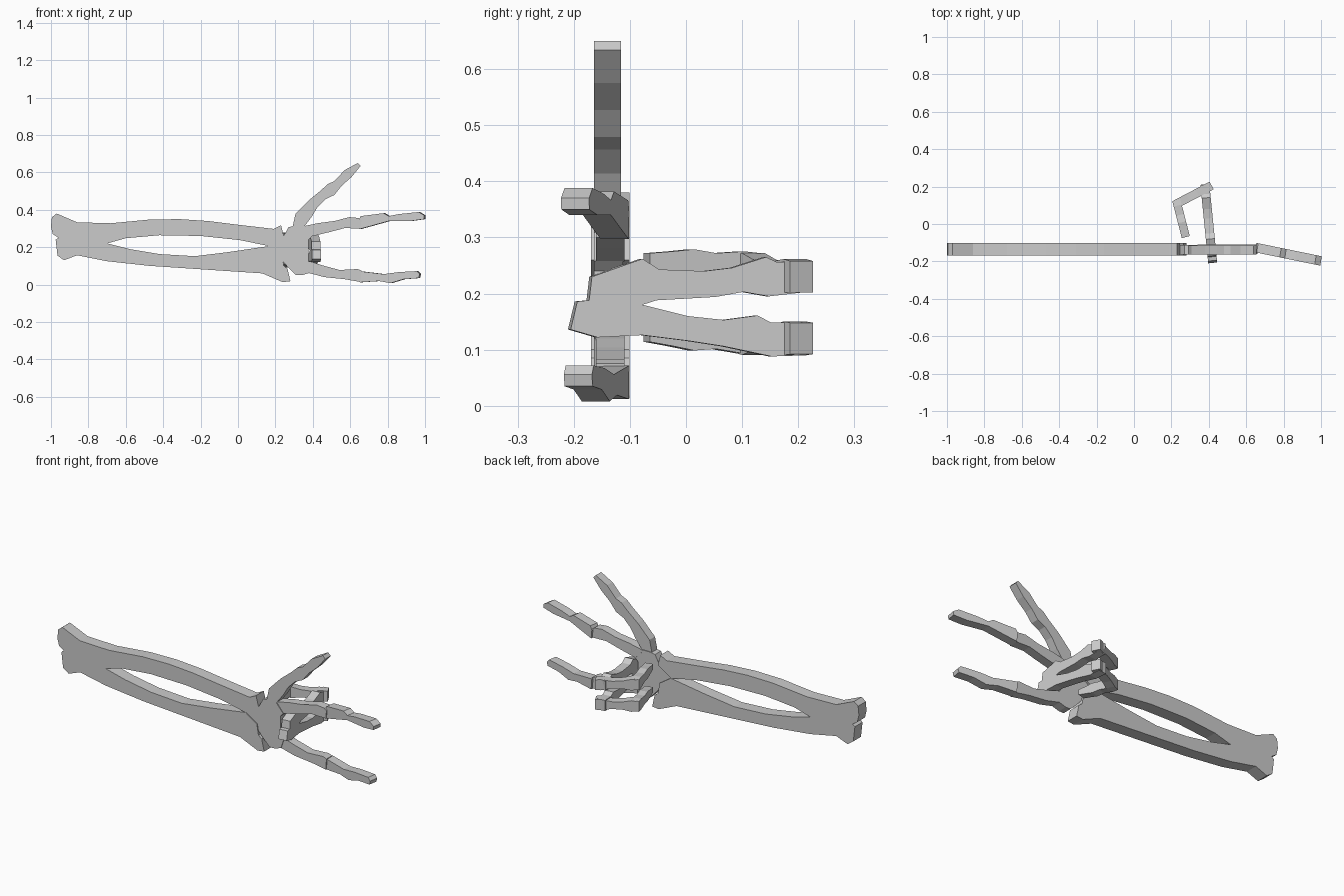
import bpy, bmesh
from mathutils import Vector


def slab(name, pts, place, half):
    """Closed slab: a 2D outline put in space by place(), thickened by +-half."""
    bm = bmesh.new()
    sides = [[bm.verts.new(Vector(place(a, b)) + Vector(half) * s) for a, b in pts] for s in (-1, 1)]
    for ring in sides:
        bm.faces.new(ring)
    n = len(pts)
    for i in range(n):
        j = (i + 1) % n
        bm.faces.new((sides[0][i], sides[0][j], sides[1][j], sides[1][i]))
    bmesh.ops.recalc_face_normals(bm, faces=bm.faces)
    me = bpy.data.meshes.new(name)
    bm.to_mesh(me)
    bm.free()
    ob = bpy.data.objects.new(name, me)
    bpy.context.collection.objects.link(ob)
    return ob


def flat(y):
    return lambda x, z: (x, y, z)


def bent(x, z):
    return (x, -0.128 - 0.205 * (x - 0.66), z)


# Forearm bones
slab("radius", [(-.96, .25), (-.99, .27), (-1, .31), (-.995, .36), (-.97, .38), (-.86, .333), (-.68, .328),
                (-.47, .348), (-.31, .35), (-.16, .34), (0, .32), (.19, .298), (.23, .318), (.245, .26),
                (.165, .206), (.01, .238), (-.2, .26), (-.42, .264), (-.6, .248), (-.7, .22)],
     flat(-.135), (0, .034, 0))
slab("ulna", [(-.96, .25), (-.975, .24), (-.965, .155), (-.93, .13), (-.86, .157), (-.7, .125), (-.47, .1),
              (-.2, .082), (.13, .06), (.24, .013), (.28, .018), (.265, .085), (.245, .1), (.235, .16),
              (.165, .206), (-.05, .174), (-.23, .152), (-.42, .163), (-.58, .19), (-.7, .22)],
     flat(-.135), (0, .034, 0))

# Palm, thumb and straight finger bases
slab("palm", [(.15, .215), (.245, .26), (.27, .307), (.295, .312), (.35, .312), (.395, .258), (.377, .24),
              (.377, .125), (.4, .12), (.38, .062), (.34, .05), (.31, .05), (.27, .09), (.235, .13)],
     flat(-.138), (0, .026, 0))
slab("thumb", [(.29, .3), (.307, .377), (.38, .452), (.445, .505), (.48, .538), (.515, .553), (.57, .612),
               (.64, .65), (.655, .634), (.607, .575), (.553, .527), (.515, .479), (.468, .457),
               (.425, .414), (.393, .361), (.35, .305)], flat(-.14), (0, .024, 0))
slab("index_base", [(.34, .31), (.43, .329), (.516, .34), (.596, .361), (.645, .356), (.66, .345), (.655, .30),
                    (.57, .302), (.49, .281), (.39, .257)], flat(-.135), (0, .025, 0))
slab("little_base", [(.375, .125), (.4, .12), (.447, .104), (.543, .078), (.639, .083), (.66, .075),
                     (.655, .014), (.57, .029), (.463, .04), (.377, .062)], flat(-.135), (0, .025, 0))

# Straight finger tips, bent towards the front
slab("index_tip", [(.65, .345), (.66, .366), (.783, .382), (.81, .366), (.864, .377), (.97, .388), (1, .37),
                   (.998, .35), (.928, .34), (.81, .34), (.714, .313), (.655, .297)], bent, (.004, .025, 0))
slab("little_tip", [(.65, .072), (.783, .056), (.864, .067), (.96, .072), (.975, .056), (.97, .035), (.89, .029),
                    (.82, .008), (.757, .019), (.655, .012)], bent, (.004, .025, 0))

# Folded finger bases: one forked piece standing behind the palm
slab("folded_base", [(-.208, .136), (-.196, .186), (-.175, .188), (-.17, .23), (-.08, .262), (-.05, .243),
                     (.03, .24), (.08, .246), (.14, .265), (.16, .256), (.21, .259), (.205, .202),
                     (.145, .195), (.1, .203), (.05, .194), (-.055, .188), (-.08, .18), (0, .16),
                     (.065, .153), (.125, .161), (.15, .148), (.212, .15), (.212, .09), (.15, .088),
                     (.065, .106), (0, .116), (-.08, .126), (-.16, .122)],
     lambda y, z: (.40 - .1 * y, y, z), (.024, .0024, 0))

# Folded middle and end bones, waisted between knuckles
WAIST = [(0, .028), (.12, .03), (.4, .02), (.65, .022), (.85, .031), (1, .027)]
TIP = [(0, .029), (.15, .03), (.4, .023), (.6, .027), (.8, .02), (1, .014)]


def phalanx(name, start, end, widths, thick):
    a, b = Vector(start), Vector(end)
    d = (b - a).normalized()
    side = Vector((-d.y, d.x, 0)).normalized() * thick
    pts = [(t, w) for t, w in widths] + [(t, -w) for t, w in reversed(widths)]
    slab(name, pts, lambda t, w: a.lerp(b, t) + Vector((0, 0, w)), side)


for label, z0, z1, z2 in (("middle", .23, .243, .258), ("ring", .12, .122, .128)):
    phalanx(label + "_middle_bone", (.415, .206, z0), (.222, .105, z1), WAIST, .023)
    phalanx(label + "_end_bone", (.226, .128, z1), (.277, -.07, z2), TIP, .022)
